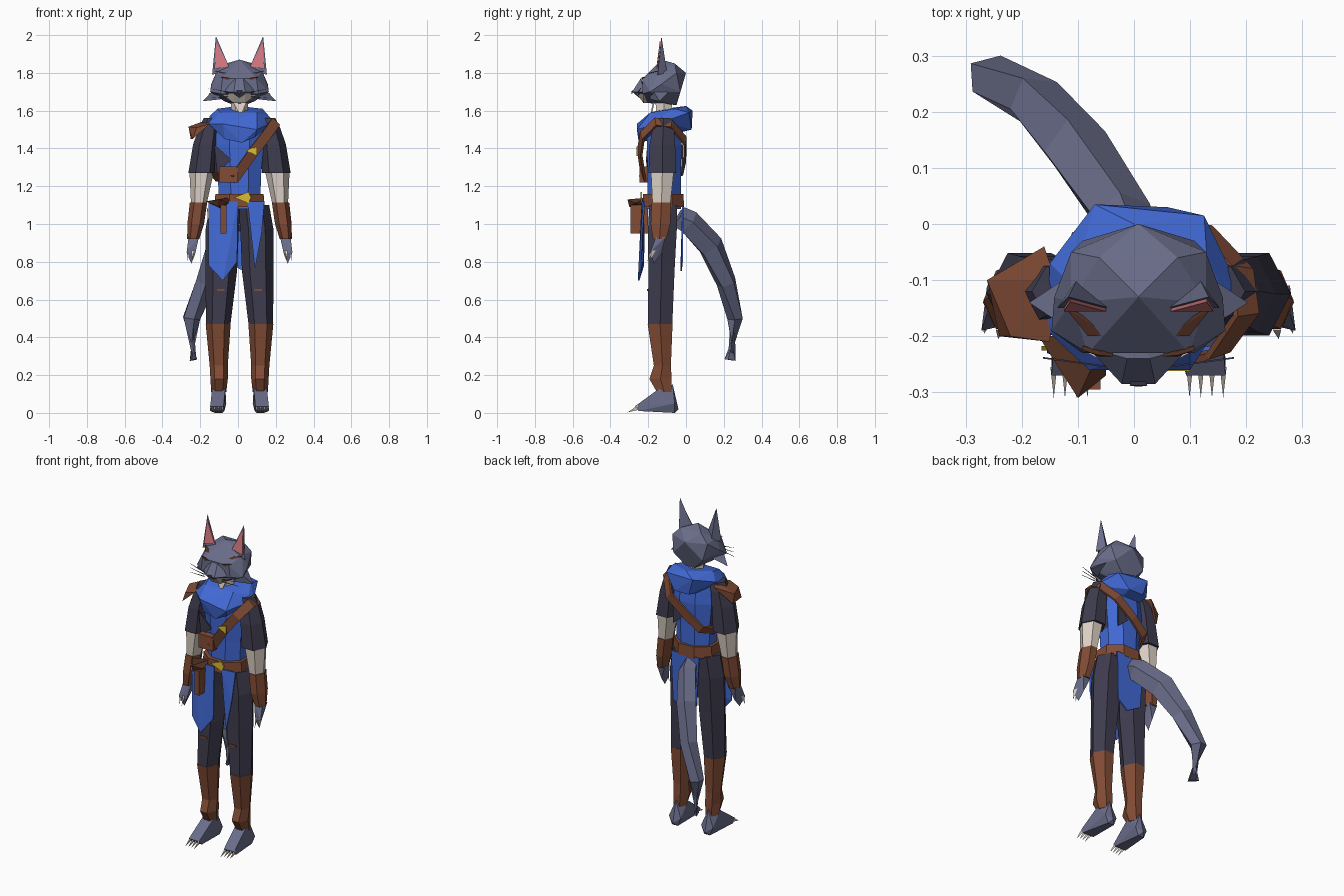
import bpy, bmesh, math
from mathutils import Vector as V

CX = 0.008  # mirror plane of the body


def mat(name, r, g, b):
    lin = lambda c: (c / 255 / 12.92) if c < 11 else ((c / 255 + 0.055) / 1.055) ** 2.4
    m = bpy.data.materials.new(name)
    m.diffuse_color = (lin(r), lin(g), lin(b), 1)
    return m


FUR = mat("grey fur", 106, 109, 138)
DARK = mat("dark cloth", 62, 60, 78)
BLUE = mat("blue cloth", 66, 106, 214)
BROWN = mat("brown leather", 130, 76, 53)
DBROWN = mat("dark leather", 84, 48, 34)
CREAM = mat("cream", 222, 210, 198)
PINK = mat("pink", 212, 122, 128)
GOLD = mat("gold", 218, 188, 50)


def finish(name, bm, mats):
    bmesh.ops.recalc_face_normals(bm, faces=bm.faces)
    me = bpy.data.meshes.new(name)
    bm.to_mesh(me)
    bm.free()
    for m in mats:
        me.materials.append(m)
    ob = bpy.data.objects.new(name, me)
    bpy.context.collection.objects.link(ob)
    return ob


def hull(name, pts, m):
    """Faceted solid around a few points."""
    bm = bmesh.new()
    for p in pts:
        bm.verts.new(p)
    bmesh.ops.convex_hull(bm, input=bm.verts[:])
    for v in [v for v in bm.verts if not v.link_faces]:
        bm.verts.remove(v)
    return finish(name, bm, [m])


def plate(name, pts, m, t=0.008):
    """Flat panel, thickened along y."""
    return hull(name, list(pts) + [(x, y + t, z) for x, y, z in pts], m)


def box(name, x0, x1, y0, y1, z0, z1, m):
    return hull(name, [(x, y, z) for x in (x0, x1) for y in (y0, y1) for z in (z0, z1)], m)


def loft(name, rings, n, mats, rule=None, turn=0.0, follow=False):
    """Rings of (x, y, z, rx, ry), joined; follow tilts rings along the path."""
    bm, rows = bmesh.new(), []
    cs = [V(r[:3]) for r in rings]
    for i, (x, y, z, rx, ry) in enumerate(rings):
        u, w = V((1, 0, 0)), V((0, 1, 0))
        if follow:
            t = (cs[min(i + 1, len(cs) - 1)] - cs[max(i - 1, 0)]).normalized()
            u = t.cross(V((0, 0, 1))).normalized()
            w = t.cross(u)
        rows.append([bm.verts.new(cs[i] + u * rx * math.cos(a) + w * ry * math.sin(a))
                     for a in (2 * math.pi * k / n + turn for k in range(n))])
    bm.faces.new(rows[0])
    bm.faces.new(rows[-1])
    for a, b in zip(rows, rows[1:]):
        for k in range(n):
            bm.faces.new((a[k], a[(k + 1) % n], b[(k + 1) % n], b[k]))
    bm.normal_update()
    if rule:
        for f in bm.faces:
            f.material_index = rule(f)
    return finish(name, bm, mats)


def ribbon(name, pts, width, m, centre):
    """Flat strap following points round a centre."""
    bm, row = bmesh.new(), []
    pts = [V(p) for p in pts]
    for i, p in enumerate(pts):
        t = pts[min(i + 1, len(pts) - 1)] - pts[max(i - 1, 0)]
        s = t.cross(p - V(centre)).normalized() * width / 2
        row.append((bm.verts.new(p + s), bm.verts.new(p - s)))
    for (a, b), (c, d) in zip(row, row[1:]):
        bm.faces.new((a, b, d, c))
    ob = finish(name, bm, [m])
    mod = ob.modifiers.new("thickness", 'SOLIDIFY')
    mod.thickness, mod.offset = 0.012, 0
    return ob


def both(*pts):
    return [(CX + s * x, y, z) for s in (-1, 1) for x, y, z in pts]


# Head, muzzle and neck
hull("head", both((0, -.13, 1.87), (.07, -.06, 1.85), (0, 0, 1.80), (.12, -.05, 1.80), (.12, -.14, 1.81),
                  (.10, -.03, 1.70), (.15, -.13, 1.74), (.155, -.19, 1.70), (.09, -.23, 1.77),
                  (.10, -.23, 1.69), (.08, -.14, 1.65), (.03, -.05, 1.63), (0, -.20, 1.64)), FUR)
hull("muzzle", both((.02, -.24, 1.77), (.09, -.22, 1.70), (.03, -.285, 1.70), (0, -.25, 1.67), (0, -.2, 1.7)), FUR)
hull("chin", both((.10, -.225, 1.69), (.03, -.262, 1.69), (.03, -.225, 1.64), (.03, -.2, 1.64)), CREAM)
hull("nose", both((.016, -.288, 1.705), (0, -.29, 1.685), (.01, -.27, 1.71)), DARK)
loft("neck", [(CX, -.11, 1.52, .045, .05), (CX, -.12, 1.68, .045, .05)], 6, [CREAM])
plate("throat", [(-.035, -.172, 1.66), (.05, -.172, 1.66), (.015, -.19, 1.57)], CREAM)

for s, side in ((-1, "right"), (1, "left")):
    def P(*pts):
        return [(CX + s * x, y, z) for x, y, z in pts]

    # Ears, cheek tufts, eyes and whiskers
    hull(side + "_ear", P((.125, -.13, 1.995), (.145, -.15, 1.79), (.05, -.15, 1.82), (.11, -.10, 1.80)), FUR)
    plate(side + "_inner_ear", P((.122, -.139, 1.965), (.133, -.156, 1.82), (.058, -.156, 1.835)), PINK, .006)
    hull(side + "_cheek_tuft", P((.195, -.14, 1.65), (.12, -.19, 1.73), (.10, -.19, 1.66), (.12, -.09, 1.70)), FUR)
    plate(side + "_eye", P((.045, -.236, 1.768), (.07, -.234, 1.776), (.10, -.225, 1.778), (.07, -.236, 1.764)), DBROWN)
    plate(side + "_brow", P((.05, -.20, 1.80), (.09, -.20, 1.797), (.13, -.15, 1.81)), DBROWN, .006)
    for i in range(3):
        z = 1.70 - .012 * i
        plate(side + "_whisker", P((.06, -.255, z), (.06, -.255, z - .004), (.17, -.24, z + .02 - .015 * i)), DARK, .003)

    # Sleeve, forearm, bracer and hand
    def limb(name, rings, m, n=6):
        loft(side + name, [(CX + s * r[0],) + r[1:] for r in rings], n, [m])

    limb("_sleeve", [(.14, -.12, 1.56, .05, .05), (.16, -.12, 1.51, .055, .065),
                     (.178, -.125, 1.42, .068, .078), (.195, -.125, 1.27, .076, .085)], DARK)
    limb("_forearm", [(.20, -.125, 1.28, .065, .07), (.215, -.13, 1.11, .042, .055)], CREAM)
    limb("_bracer", [(.217, -.13, 1.115, .046, .06), (.232, -.135, 1.0, .044, .06), (.245, -.14, .92, .032, .04)], BROWN)
    hull(side + "_hand", P((.215, -.16, .93), (.27, -.16, .93), (.27, -.11, .93), (.215, -.11, .93), (.28, -.19, .85),
                           (.235, -.18, .84), (.25, -.13, .84), (.255, -.17, .79)), FUR)
    for x, y in ((.24, -.19), (.265, -.18)):
        hull(side + "_hand_claw", P((x, y, .86), (x + .014, y, .86), (x + .007, y + .02, .86), (x + .01, y - .015, .80)), CREAM)

    # Trouser leg, boot and foot
    limb("_trouser_leg", [(.075, -.12, 1.10, .082, .085), (.092, -.125, .97, .088, .088), (.097, -.13, .75, .084, .08),
                          (.113, -.137, .46, .064, .074)], DARK)
    limb("_boot", [(.113, -.137, .47, .066, .076), (.11, -.125, .25, .048, .052), (.108, -.135, .18, .046, .068),
                   (.11, -.115, .11, .04, .045)], BROWN)
    hull(side + "_foot", P((.075, -.14, .13), (.145, -.14, .13), (.11, -.07, .15), (.07, -.06, .05), (.15, -.06, .05),
                           (.11, -.04, .02), (.09, -.06, 0), (.13, -.06, 0), (.085, -.27, .035), (.155, -.27, .035),
                           (.08, -.25, .01), (.155, -.25, .01)), FUR)
    for i in range(4):
        x = .085 + .02 * i
        hull(side + "_toe_claw", P((x, -.255, .04), (x + .012, -.255, .04), (x + .006, -.255, .015),
                                   (x + .006, -.31, .003)), CREAM)
    box(side + "_knee_tie", CX + s * .10 - .02, CX + s * .10 + .02, -.206, -.196, .645, .655, BROWN)

# Torso: blue front, back and waist with dark flanks
loft("tunic", [(CX, -.12, 1.08, .14, .10), (CX, -.115, 1.16, .12, .095), (CX, -.115, 1.28, .125, .095),
               (CX, -.115, 1.42, .14, .10), (CX, -.12, 1.56, .13, .09)], 8, [BLUE, DARK],
     lambda f: 0 if f.calc_center_median().z < 1.28 or abs(f.normal.y) > .8 else 1, math.pi / 8)
plate("chest_side_panel", [(-.125, -.205, 1.42), (-.035, -.212, 1.34), (-.11, -.205, 1.27), (-.125, -.18, 1.27)], DARK)
plate("back_side_panel", [(.10, -.025, 1.42), (.03, -.024, 1.33), (.10, -.025, 1.27)], DARK)

# Cowl with a hood at the back
hull("cowl", [(-.15, -.07, 1.57), (-.07, .035, 1.60), (.125, .015, 1.59), (.165, -.13, 1.57), (.10, -.26, 1.50),
              (-.08, -.26, 1.53), (-.155, -.19, 1.53), (-.11, -.11, 1.61), (0, 0, 1.625), (.13, -.06, 1.61),
              (.10, -.19, 1.59), (-.09, -.19, 1.59), (.02, -.25, 1.43), (-.07, -.24, 1.45), (.09, -.24, 1.46),
              (.06, .03, 1.50), (-.04, .03, 1.50), (.19, -.12, 1.54)], BLUE)

# Shoulder pad
hull("shoulder_pad", [(-.262, -.10, 1.515), (-.16, -.04, 1.55), (-.14, -.10, 1.56), (-.15, -.21, 1.53),
                      (-.24, -.20, 1.45), (-.22, -.20, 1.51), (-.25, -.10, 1.45)], BROWN)

# Chest strap, its pouch and buckle
ribbon("chest_strap", [(-.02, -.225, 1.24), (.08, -.245, 1.38), (.15, -.23, 1.47), (.20, -.16, 1.54), (.19, -.08, 1.53),
                       (.12, -.005, 1.44), (0, -.005, 1.35), (-.09, -.02, 1.28), (-.13, -.11, 1.25),
                       (-.09, -.21, 1.25), (-.02, -.225, 1.24)], .055, BROWN, (.02, -.12, 1.37))
box("chest_pouch", -.10, 0, -.245, -.20, 1.22, 1.305, BROWN)
plate("strap_buckle", [(.04, -.262, 1.39), (.10, -.262, 1.41), (.10, -.262, 1.36)], GOLD)

# Belt, buckle, hip pouch and clasp
loft("belt", [(CX, -.12, 1.09, .145, .118), (CX, -.12, 1.16, .138, .116)], 8, [BROWN], turn=math.pi / 8)
plate("belt_buckle", [(-.02, -.24, 1.14), (.055, -.24, 1.17), (.07, -.24, 1.14), (.055, -.24, 1.11)], GOLD)
box("hip_pouch", -.092, -.06, -.295, -.20, .95, 1.10, BROWN)
hull("hip_pouch_lid", [(-.17, -.20, 1.12), (-.05, -.20, 1.14), (-.10, -.31, 1.13), (-.05, -.27, 1.11),
                       (-.10, -.30, 1.09), (-.09, -.2, 1.08)], DBROWN)
plate("hip_clasp", [(-.165, -.225, 1.09), (-.14, -.225, 1.03), (-.16, -.225, 1.03)], GOLD)

# Tabard flaps hanging front and back
plate("front_flap", [(-.155, -.225, 1.12), (0, -.235, 1.12), (-.005, -.235, .80), (-.08, -.255, .70), (-.155, -.23, .78)], BLUE)
plate("side_flap", [(.05, -.235, 1.12), (.14, -.225, 1.12), (.125, -.24, .95), (.09, -.245, .76)], BLUE)
plate("back_flap", [(-.08, -.02, 1.10), (.11, -.02, 1.10), (.10, -.025, .80), (.03, -.03, .75), (-.06, -.025, .80)], BLUE)

# Tail
loft("tail", [(-.01, -.04, 1.04, .05, .06), (-.02, .01, 1.01, .055, .07), (-.10, .13, .88, .06, .075),
              (-.17, .215, .69, .05, .06), (-.25, .26, .50, .042, .05), (-.235, .235, .28, .012, .036)],
     5, [FUR], follow=True)
